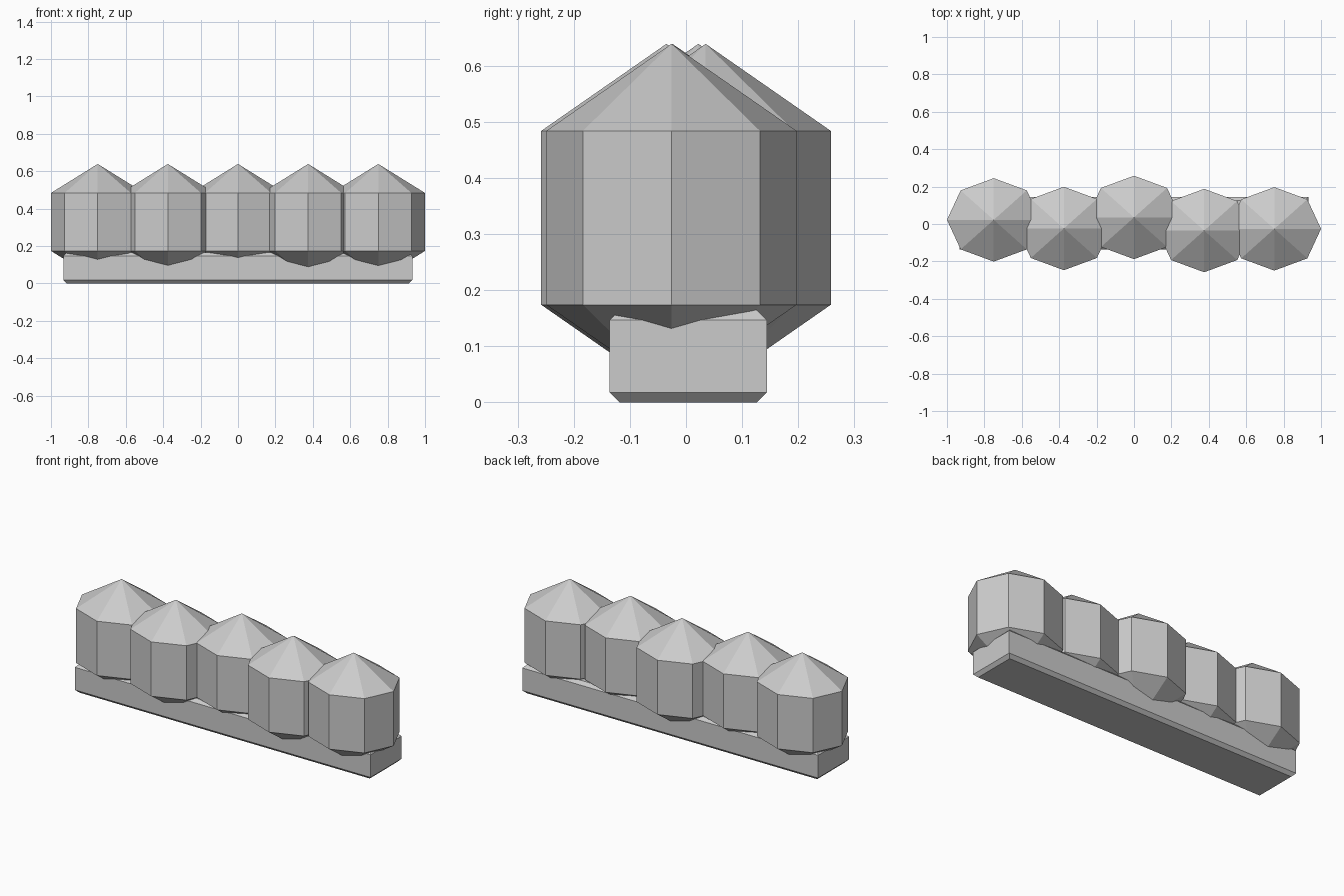
import bpy, bmesh

if "Cube" in bpy.data.objects:
    bpy.data.objects.remove(bpy.data.objects["Cube"])


def make_object(name, bm):
    mesh = bpy.data.meshes.new(name)
    bm.to_mesh(mesh)
    bm.free()
    obj = bpy.data.objects.new(name, mesh)
    bpy.context.collection.objects.link(obj)
    return obj


# Long base block, chamfered along the top and bottom rims only
bm = bmesh.new()
bmesh.ops.create_cube(bm, size=1)
bmesh.ops.scale(bm, vec=(1.866, 0.28, 0.165), verts=bm.verts)
rims = [e for e in bm.edges if abs(e.verts[0].co.z - e.verts[1].co.z) < 1e-4]
bmesh.ops.bevel(bm, geom=rims, offset=0.018, offset_type='OFFSET',
                segments=1, affect='EDGES', profile=0.5)
base = make_object("base", bm)
base.location = (-0.001, 0.004, 0.0825)

# Row of five low-poly bushes, staggered front to back
RX, RY, RZ = 0.25, 0.223, 0.31
RING = 0.75 ** 0.5  # ring radius of a three-ring sphere
for i, y in enumerate((0.022, -0.024, 0.035, -0.035, -0.026)):
    bm = bmesh.new()
    bmesh.ops.create_uvsphere(bm, u_segments=8, v_segments=3, radius=1)
    bmesh.ops.scale(bm, vec=(RX / RING, RY / RING, RZ), verts=bm.verts)
    bush = make_object(f"bush_{i + 1}", bm)
    bush.location = (-0.75 + 0.375 * i, y, 0.329)
